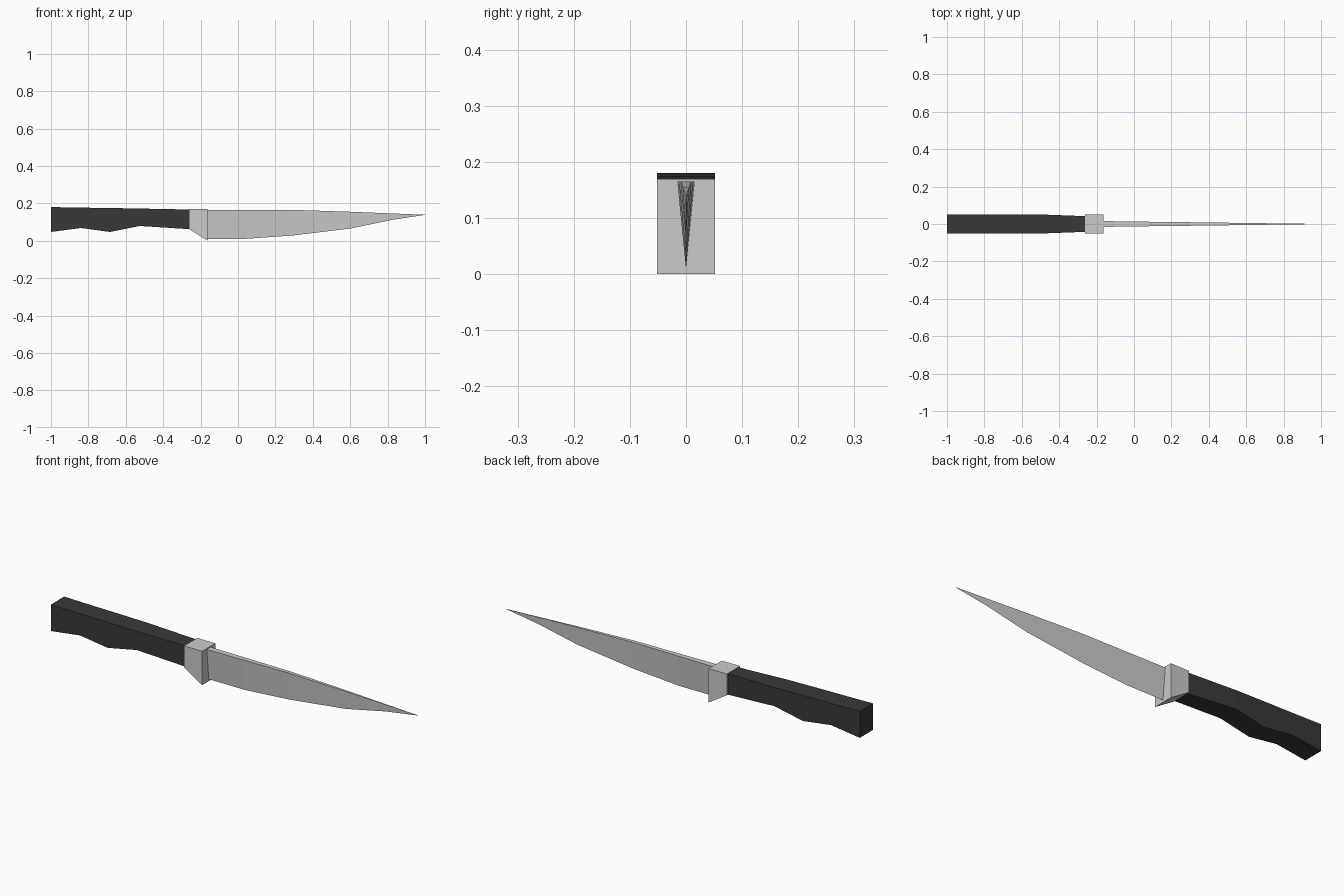
import bpy, bmesh

if "Cube" in bpy.data.objects:
    bpy.data.objects.remove(bpy.data.objects["Cube"])


def loft(name, rings, mat=None):
    """Skin a list of equal-length cross-sections, capping both ends."""
    bm = bmesh.new()
    loops = [[bm.verts.new(p) for p in ring] for ring in rings]
    n = len(loops[0])
    for a, b in zip(loops, loops[1:]):
        for i in range(n):
            j = (i + 1) % n
            bm.faces.new((a[i], a[j], b[j], b[i]))
    bm.faces.new(loops[0])
    bm.faces.new(loops[-1])
    bmesh.ops.remove_doubles(bm, verts=bm.verts, dist=1e-5)
    bmesh.ops.recalc_face_normals(bm, faces=bm.faces)
    me = bpy.data.meshes.new(name)
    bm.to_mesh(me)
    bm.free()
    ob = bpy.data.objects.new(name, me)
    bpy.context.collection.objects.link(ob)
    if mat:
        me.materials.append(mat)
    return ob


def box_ring(x, half, low, high):
    return [(x, -half, low), (x, half, low), (x, half, high), (x, -half, high)]


def wedge_ring(x, half, low, high):
    return [(x, 0, low), (x, half, high), (x, -half, high)]


dark = bpy.data.materials.new("dark_grip")
dark.diffuse_color = (0.04, 0.04, 0.04, 1)
dark.use_nodes = True
dark.node_tree.nodes["Principled BSDF"].inputs["Base Color"].default_value = dark.diffuse_color

# Handle with finger grooves: x, half width, bottom z, top z
loft("handle", [box_ring(*s) for s in (
    (-1.0, 0.052, 0.047, 0.180),
    (-0.84, 0.052, 0.068, 0.177),
    (-0.685, 0.052, 0.047, 0.175),
    (-0.525, 0.052, 0.079, 0.172),
    (-0.262, 0.042, 0.062, 0.167))], dark)

# Guard with slanted underside
loft("guard", [box_ring(-0.263, 0.052, 0.063, 0.17),
               box_ring(-0.162, 0.052, 0.0, 0.17)])

# Blade: triangular sections, flat spine above a sharp edge
loft("blade", [wedge_ring(*s) for s in (
    (-0.163, 0.0155, 0.010, 0.165),
    (0.04, 0.0125, 0.010, 0.165),
    (0.29, 0.0095, 0.028, 0.165),
    (0.60, 0.0055, 0.065, 0.155),
    (0.82, 0.0025, 0.111, 0.146),
    (1.0, 0.0002, 0.1385, 0.139))])
